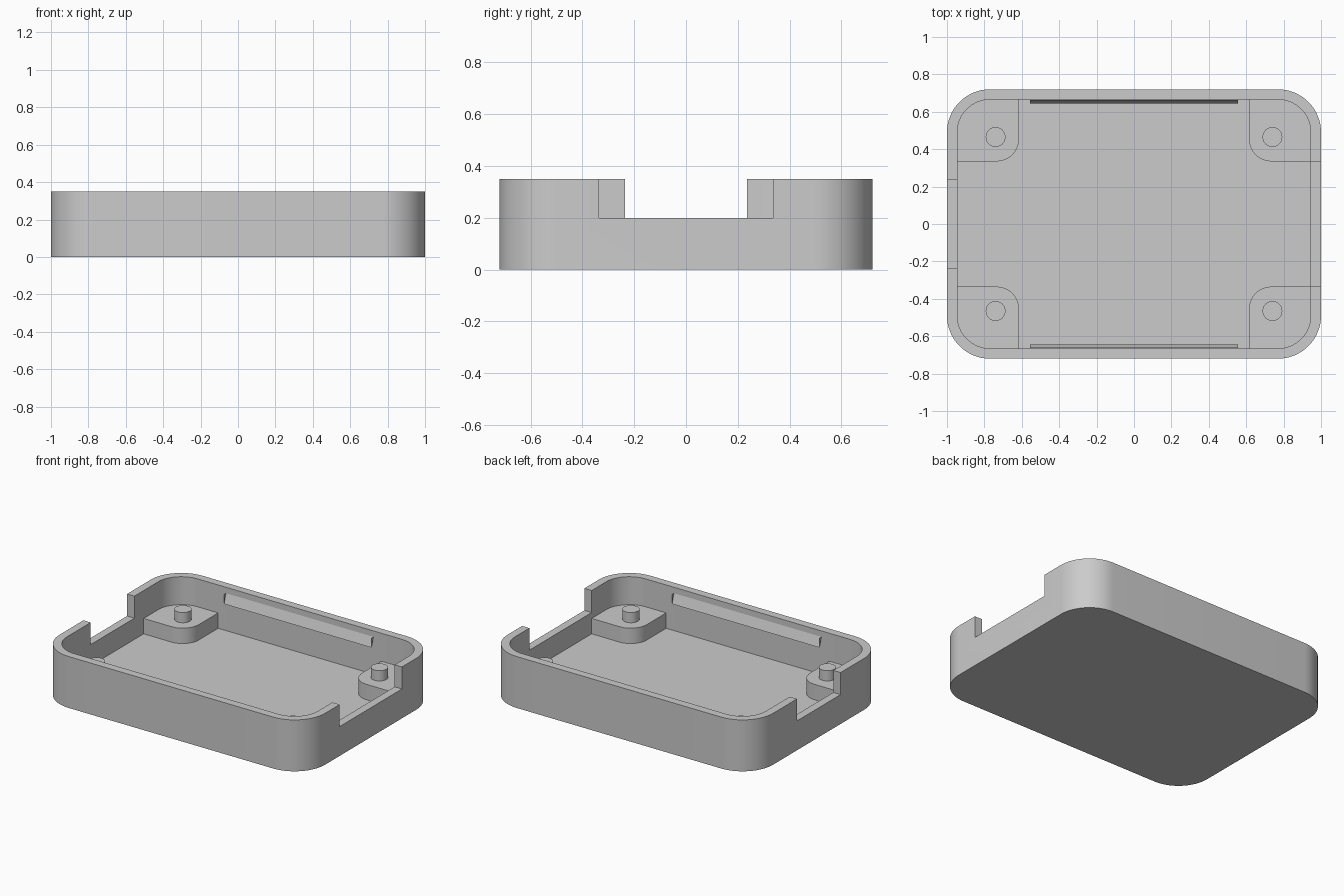
import bpy, bmesh, math
from mathutils import Vector

if "Cube" in bpy.data.objects:
    bpy.data.objects.remove(bpy.data.objects["Cube"], do_unlink=True)

LENGTH, WIDTH, HEIGHT = 2.0, 1.44, 0.35
WALL, FLOOR, RADIUS = 0.055, 0.055, 0.23
BOSS_TOP, PEG_TOP, NOTCH_Z = 0.16, 0.23, 0.20

grey = bpy.data.materials.new("plain grey")
grey.use_nodes = True
grey.diffuse_color = (0.6, 0.6, 0.6, 1)
grey.node_tree.nodes["Principled BSDF"].inputs["Base Color"].default_value = (0.6, 0.6, 0.6, 1)


def make_object(name, bm):
    mesh = bpy.data.meshes.new(name)
    bm.to_mesh(mesh)
    bm.free()
    obj = bpy.data.objects.new(name, mesh)
    bpy.context.collection.objects.link(obj)
    mesh.materials.append(grey)
    return obj


def smooth(obj):
    bpy.ops.object.select_all(action="DESELECT")
    obj.select_set(True)
    bpy.context.view_layer.objects.active = obj
    bpy.ops.object.shade_smooth_by_angle(angle=math.radians(30))


def rounded_block(name, x0, x1, y0, y1, z0, z1, radii=(0, 0, 0, 0), steps=16):
    """Upright block; radii run anticlockwise from the +x +y corner."""
    corners = [(x1, y1, -1, -1), (x0, y1, 1, -1), (x0, y0, 1, 1), (x1, y0, -1, 1)]
    bm = bmesh.new()
    ring = []
    for i, ((cx, cy, sx, sy), r) in enumerate(zip(corners, radii)):
        for k in range(steps + 1 if r else 1):
            a = math.pi / 2 * (i + k / steps)
            ring.append(bm.verts.new((cx + r * (sx + math.cos(a)),
                                      cy + r * (sy + math.sin(a)), z0)))
    base = bm.faces.new(ring)
    top = bmesh.ops.extrude_face_region(bm, geom=[base])["geom"]
    bmesh.ops.translate(bm, verts=[v for v in top if isinstance(v, bmesh.types.BMVert)],
                        vec=(0, 0, z1 - z0))
    bmesh.ops.recalc_face_normals(bm, faces=bm.faces)
    return make_object(name, bm)


def cut(target, cutter):
    cutter.hide_render = True
    mod = target.modifiers.new("cut", "BOOLEAN")
    mod.operation, mod.solver, mod.object = "DIFFERENCE", "EXACT", cutter
    bpy.context.view_layer.objects.active = target
    bpy.ops.object.modifier_apply(modifier=mod.name)
    bpy.data.objects.remove(cutter, do_unlink=True)


# Open tray with a rounded cavity
hx, hy = LENGTH / 2, WIDTH / 2
ix, iy = hx - WALL, hy - WALL
tray = rounded_block("tray", -hx, hx, -hy, hy, 0, HEIGHT, [RADIUS] * 4)
cut(tray, rounded_block("cavity", -ix, ix, -iy, iy, FLOOR, 1, [RADIUS - WALL] * 4))

# Wide opening in the left wall, narrow opening in the right wall
cut(tray, rounded_block("wide_notch", 0.9, 1.1, -0.335, 0.335, NOTCH_Z, 1))
cut(tray, rounded_block("narrow_notch", -1.1, -0.9, -0.235, 0.235, NOTCH_Z, 1))
smooth(tray)

# Corner bosses with locating pegs
for sx, side in ((1, "left"), (-1, "right")):
    for sy, end in ((1, "back"), (-1, "front")):
        xs = sorted((sx * 0.615, sx * (ix + 0.01)))
        ys = sorted((sy * 0.335, sy * (iy + 0.01)))
        radii = [0.0] * 4
        signs = [(1, 1), (-1, 1), (-1, -1), (1, -1)]
        radii[signs.index((sx, sy))] = 0.17
        radii[signs.index((-sx, -sy))] = 0.12
        smooth(rounded_block(f"{end}_{side}_boss", *xs, *ys, FLOOR - 0.01, BOSS_TOP, radii))
        px, py, r = sx * 0.74, sy * 0.465, 0.053
        smooth(rounded_block(f"{end}_{side}_peg", px - r, px + r, py - r, py + r,
                             BOSS_TOP - 0.01, PEG_TOP, [r] * 4, 8))

# Sloped catch strips along the long walls, open towards the cavity
for sy, end in ((1, "back"), (-1, "front")):
    bm = bmesh.new()
    ends = []
    for x in (-0.555, 0.555):
        ends.append([bm.verts.new((x, sy * y, z)) for y, z in
                     ((iy - 0.022, 0.245), (iy - 0.001, 0.31), (iy - 0.022, 0.31))])
    a, b = ends
    bm.faces.new((a[0], b[0], b[1], a[1]))
    bm.faces.new(a)
    bm.faces.new(b)
    bm.normal_update()
    middle = Vector((0, sy * (iy - 0.022), 0.31))
    for f in bm.faces:
        if f.normal.dot(middle - f.calc_center_median()) < 0:
            f.normal_flip()
    make_object(f"{end}_catch_strip", bm)
